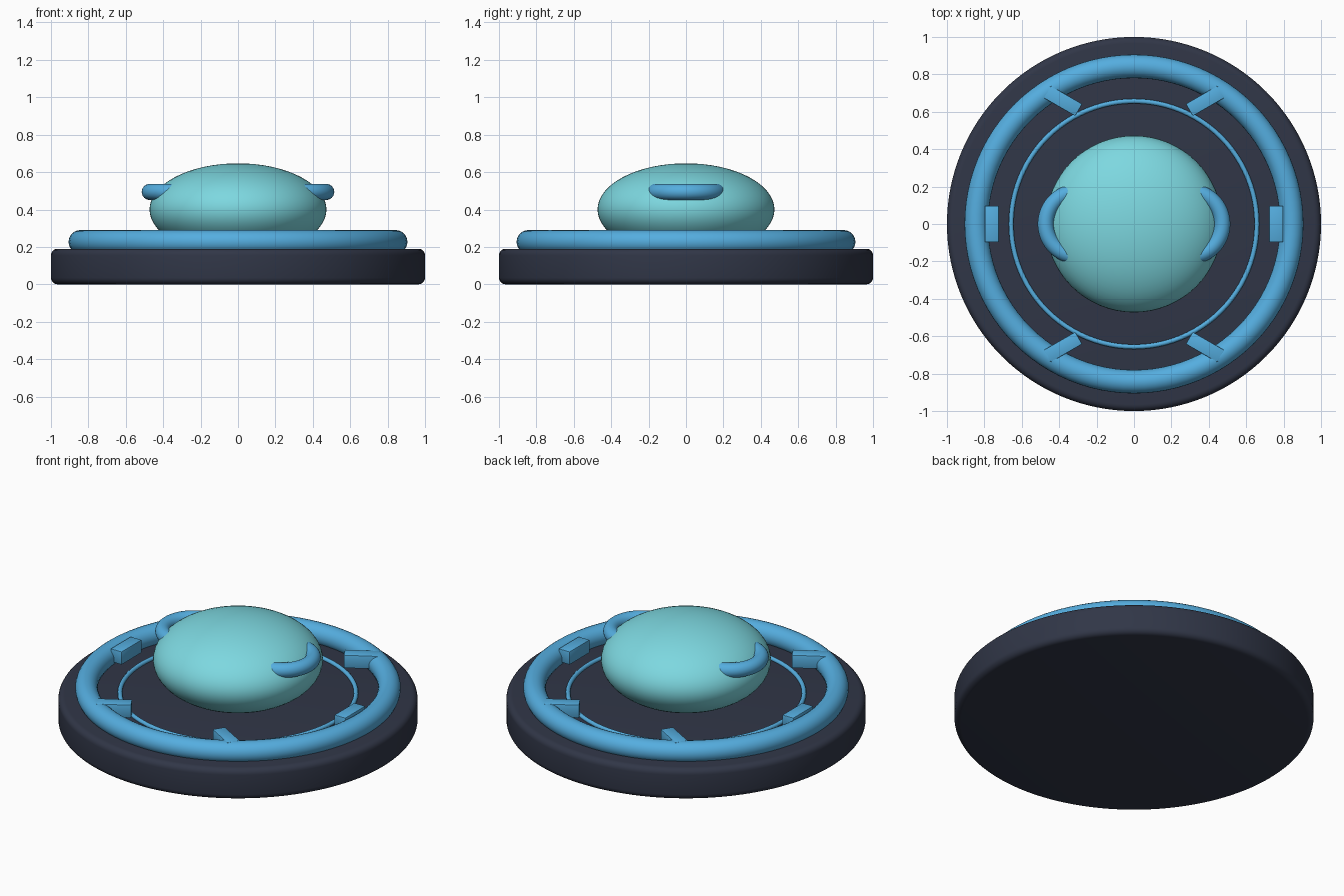
import bpy, math

if "Cube" in bpy.data.objects:
    bpy.data.objects.remove(bpy.data.objects["Cube"])


def material(name, rgb):
    m = bpy.data.materials.new(name)
    m.diffuse_color = (*rgb, 1)
    m.use_nodes = True
    m.node_tree.nodes["Principled BSDF"].inputs["Base Color"].default_value = m.diffuse_color
    return m


NAVY = material("dark navy", (0.030, 0.037, 0.063))
BLUE = material("sky blue", (0.090, 0.420, 0.740))
AQUA = material("aqua", (0.205, 0.685, 0.745))


def finish(name, mat, bevel=0.0, segments=4):
    o = bpy.context.object
    o.name = name
    o.data.materials.append(mat)
    bpy.ops.object.transform_apply(location=False, rotation=False, scale=True)
    if bevel:
        b = o.modifiers.new("rounded edges", 'BEVEL')
        b.width, b.segments, b.limit_method = bevel, segments, 'ANGLE'
        bpy.ops.object.modifier_apply(modifier=b.name)
    bpy.ops.object.shade_smooth_by_angle(angle=math.radians(35))
    return o


def ring(name, location, major, minor, sides=24):
    bpy.ops.mesh.primitive_torus_add(location=location, major_radius=major, minor_radius=minor,
                                     major_segments=96, minor_segments=sides)
    return finish(name, BLUE)


# Round base slab
bpy.ops.mesh.primitive_cylinder_add(vertices=128, radius=1, depth=0.19, location=(0, 0, 0.095))
finish("base", NAVY, 0.035, 5)

# Thick outer ring and thin inner ring
ring("outer_ring", (0, 0, 0.227), 0.843, 0.063)
ring("inner_ring", (0, 0, 0.195), 0.657, 0.013, 12)

# Squashed dome
bpy.ops.mesh.primitive_uv_sphere_add(segments=64, ring_count=32, radius=1, location=(0, 0, 0.4))
bpy.context.object.scale = (0.473, 0.473, 0.247)
finish("dome", AQUA)

# Side handles, partly sunk into the dome
for side, x in (("right", 0.30), ("left", -0.30)):
    ring("handle_" + side, (x, 0, 0.494), 0.172, 0.043)

# Six marker blocks, each turned opposite to its position around the ring
for i in range(6):
    a = i * math.pi / 3
    bpy.ops.mesh.primitive_cube_add(size=1, rotation=(0, 0, -a),
                                    location=(0.76 * math.cos(a), 0.76 * math.sin(a), 0.25))
    bpy.context.object.scale = (0.075, 0.195, 0.08)
    finish(f"marker_{i + 1}", BLUE, 0.004, 2)
